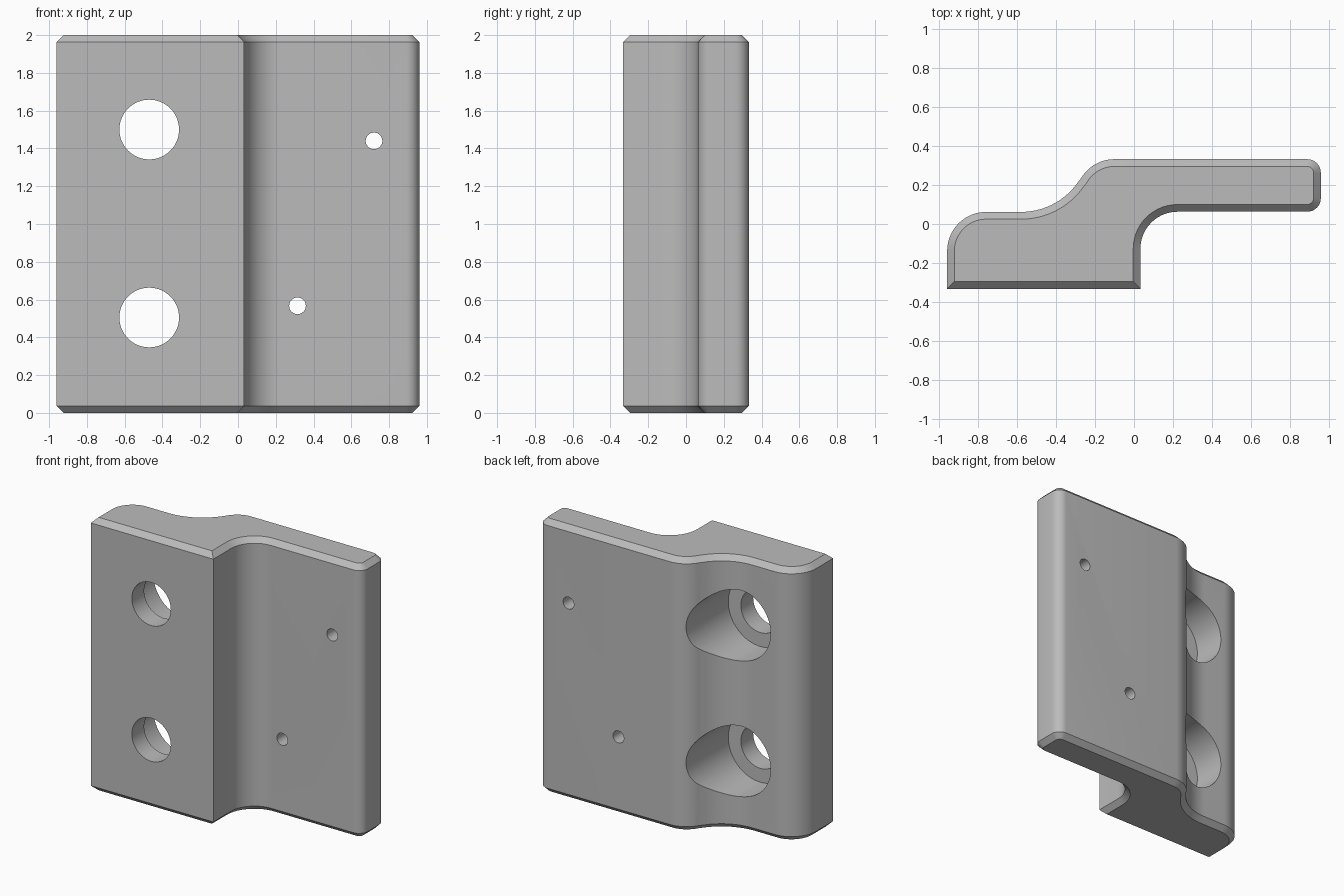
import bpy, bmesh
from math import radians, cos, sin, pi
from mathutils import Vector

cube = bpy.data.objects.get("Cube")
if cube:
    bpy.data.objects.remove(cube, do_unlink=True)

HEIGHT, CHAMFER = 2.0, 0.037

grey = bpy.data.materials.new("plain grey")
grey.use_nodes = True
colour = (0.5, 0.5, 0.5, 1)
grey.diffuse_color = colour
grey.node_tree.nodes["Principled BSDF"].inputs["Base Color"].default_value = colour


def arc(cx, cy, r, start, end, n=14):
    angles = [radians(start + (end - start) * i / n) for i in range(n + 1)]
    return [Vector((cx + r * cos(a), cy + r * sin(a))) for a in angles]


def inset(points, d):
    """Mitred inward offset of a counter-clockwise outline."""
    result = []
    for i, p in enumerate(points):
        a = (p - points[i - 1]).normalized()
        b = (points[(i + 1) % len(points)] - p).normalized()
        na, nb = Vector((-a.y, a.x)), Vector((-b.y, b.x))
        result.append(p + (na + nb) * d / (1 + na.dot(nb)))
    return result


# Stepped outline: thick block, inner fillet, thin flange, S-curved back
outline = [Vector((-0.96, -0.333)), Vector((0.033, -0.333))]
outline += arc(0.223, -0.127, 0.19, 180, 90)
outline += arc(0.89, 0.133, 0.07, -90, 0, 8)
outline += arc(0.89, 0.263, 0.07, 0, 90, 8)
outline += arc(-0.10, 0.133, 0.20, 90, 149.5)
outline += arc(-0.58, 0.418, 0.356, -30.5, -90)[1:]
outline += arc(-0.76, -0.138, 0.20, 90, 180)

# Bracket body: outline lofted upwards with chamfered ends
bm = bmesh.new()
small = inset(outline, CHAMFER)
rings = []
for shape, z in ((small, 0), (outline, CHAMFER),
                 (outline, HEIGHT - CHAMFER), (small, HEIGHT)):
    rings.append([bm.verts.new((p.x, p.y, z)) for p in shape])
count = len(outline)
for low, high in zip(rings, rings[1:]):
    for i in range(count):
        j = (i + 1) % count
        bm.faces.new((low[i], low[j], high[j], high[i]))
bm.faces.new(rings[0][::-1])
bm.faces.new(rings[-1])
bmesh.ops.recalc_face_normals(bm, faces=bm.faces)
mesh = bpy.data.meshes.new("bracket_body")
bm.to_mesh(mesh)
bm.free()
mesh.materials.append(grey)
body = bpy.data.objects.new("bracket_body", mesh)
bpy.context.collection.objects.link(body)


def drill(name, x, z, r, y0, y1):
    """Cut a round hole along y from y0 to y1."""
    bpy.ops.mesh.primitive_cylinder_add(
        vertices=64, radius=r, depth=y1 - y0,
        location=(x, (y0 + y1) / 2, z), rotation=(pi / 2, 0, 0))
    cutter = bpy.context.object
    cutter.name = name
    cutter.data.materials.append(grey)
    bpy.context.view_layer.objects.active = body
    mod = body.modifiers.new(name, "BOOLEAN")
    mod.operation, mod.solver, mod.object = "DIFFERENCE", "EXACT", cutter
    bpy.ops.object.modifier_apply(modifier=mod.name)
    bpy.data.objects.remove(cutter, do_unlink=True)


# Bolt holes with deep counterbores from the back
for z in (0.505, 1.5):
    drill("counterbore", -0.47, z, 0.26, -0.19, 0.6)
    drill("bolt_hole", -0.47, z, 0.158, -0.6, 0.1)

# Small pin holes through the flange
for x, z in ((0.315, 0.567), (0.72, 1.44)):
    drill("pin_hole", x, z, 0.044, -0.2, 0.6)

bpy.ops.object.select_all(action="DESELECT")
body.select_set(True)
bpy.context.view_layer.objects.active = body
bpy.ops.object.shade_smooth_by_angle(angle=radians(30))
